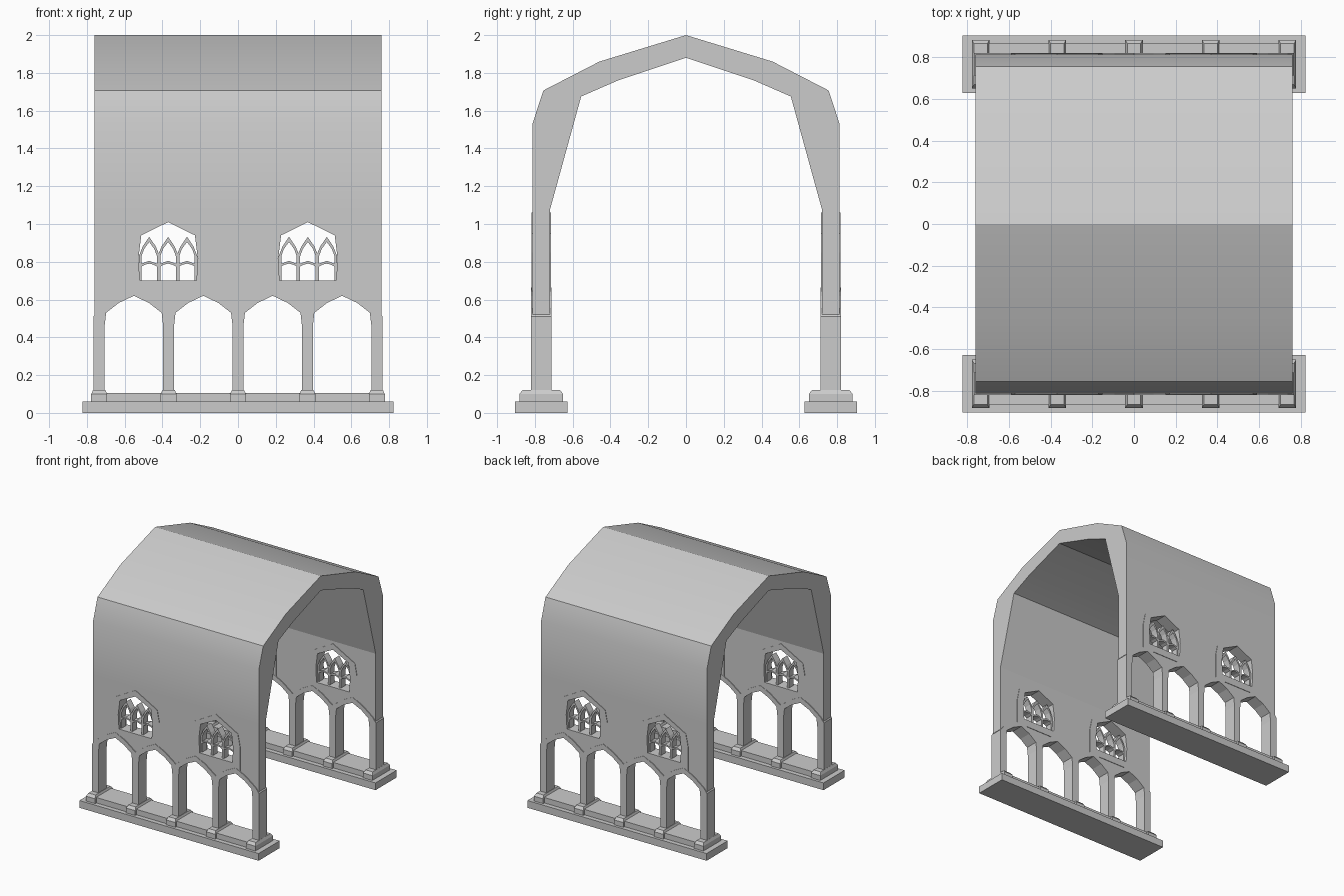
import bpy, bmesh, math
from mathutils import Matrix

if "Cube" in bpy.data.objects:
    bpy.data.objects.remove(bpy.data.objects["Cube"])

WALL_Y = 0.766
STEP = 0.3675
ARCHES = [(i - 1.5) * STEP for i in range(4)]
COLUMNS = [(i - 2) * STEP for i in range(5)]
WINDOWS = [-0.37, 0.37]


def add(name, mesh, loc=(0, 0, 0)):
    ob = bpy.data.objects.new(name, mesh)
    ob.location = loc
    bpy.context.collection.objects.link(ob)
    return ob


def both_sides(name, mesh, x=0.0):
    for label, s in (("front", -1), ("back", 1)):
        add(f"{label}_{name}", mesh, (x, s * WALL_Y, 0))


def panel(name, loops, half):
    """Upright slab from (x, z) loops; inner loops become holes."""
    cu = bpy.data.curves.new(name, 'CURVE')
    cu.dimensions = '2D'
    cu.fill_mode = 'BOTH'
    cu.extrude = half
    for pts in loops:
        sp = cu.splines.new('POLY')
        sp.points.add(len(pts) - 1)
        for p, (x, z) in zip(sp.points, pts):
            p.co = (x, z, 0, 1)
        sp.use_cyclic_u = True
    tmp = bpy.data.objects.new(name, cu)
    bpy.context.collection.objects.link(tmp)
    dg = bpy.context.evaluated_depsgraph_get()
    mesh = bpy.data.meshes.new_from_object(tmp.evaluated_get(dg))
    mesh.transform(Matrix.Rotation(math.pi / 2, 4, 'X'))
    bpy.data.objects.remove(tmp)
    return mesh


def stack(name, rings):
    """Stacked rectangular rings (half x, half y, z)."""
    bm = bmesh.new()
    vs = [[bm.verts.new((sx * hx, sy * hy, z))
           for sx, sy in ((-1, -1), (1, -1), (1, 1), (-1, 1))] for hx, hy, z in rings]
    bm.faces.new(vs[0][::-1])
    bm.faces.new(vs[-1])
    for a, b in zip(vs, vs[1:]):
        for i in range(4):
            j = (i + 1) % 4
            bm.faces.new((a[i], a[j], b[j], b[i]))
    mesh = bpy.data.meshes.new(name)
    bm.to_mesh(mesh)
    bm.free()
    return mesh


def sym(half_pts, cx=0.0):
    """Mirror a left half profile (ending at the apex, x = 0) around cx."""
    pts = list(half_pts)
    right = [(-x, z) for x, z in reversed(pts) if x != 0]
    return [(cx + x, z) for x, z in pts + right]


# plinths, rails and column bases
both_sides("plinth", stack("plinth", [(0.822, 0.138, 0), (0.822, 0.138, 0.06)]))
both_sides("rail", stack("rail", [(0.735, 0.1, 0.055), (0.735, 0.1, 0.105)]))
base = stack("column_base", [(0.042, 0.116, 0.055), (0.042, 0.116, 0.1), (0.032, 0.098, 0.122)])
for x in COLUMNS:
    both_sides("column_base", base, x)

# columns and pointed arch bands
arcade = [(-0.766, 0.06), (-0.766, 0.51), (-0.735, 0.55)]
for c in ARCHES:
    arcade += [(c - 0.09, 0.62), (c, 0.665), (c + 0.09, 0.62), (c + STEP / 2, 0.55)]
arcade += [(0.766, 0.51), (0.766, 0.06)]
opening = [(-0.155, 0.06), (-0.155, 0.46), (-0.147, 0.53), (-0.08, 0.582), (0, 0.62)]
for c in reversed(ARCHES):
    arcade += sym(opening, c)[::-1]
both_sides("arcade", panel("arcade", [arcade], 0.054))

# walls above the arcade, pierced for the windows
wall = [(0.76, 1.08), (-0.76, 1.08), (-0.76, 0.52), (-0.735, 0.52)]
for c in ARCHES:
    wall += [(c, 0.642), (c + STEP / 2, 0.52)]
wall.append((0.76, 0.52))
glaze = [(-0.15, 0.70), (-0.157, 0.82), (-0.142, 0.94), (0, 1.01)]
hole = [(x * 1.05, 0.85 + (z - 0.85) * 1.05) for x, z in glaze]
both_sides("wall", panel("wall", [wall] + [sym(hole, c) for c in WINDOWS], 0.047))

# window surrounds and three-light tracery
surround = [(-0.22, 0.64), (-0.22, 0.85), (-0.2, 0.95), (0, 1.06)]
frame = panel("window_surround", [sym(surround), sym(glaze)], 0.051)

LIGHTS = (-0.1, 0.0, 0.1)
outline = [(0.155, 0.69), (-0.155, 0.69), (-0.155, 0.83)]
for c in LIGHTS:
    outline += [(c - 0.034, 0.882), (c, 0.932), (c + 0.034, 0.882), (c + 0.05, 0.845)]
outline[-1] = (0.155, 0.83)
holes = []
for c in LIGHTS:
    holes.append(sym([(-0.041, 0.70), (-0.041, 0.775), (-0.022, 0.785), (0, 0.79)], c))
    holes.append([(c - 0.041, 0.79), (c, 0.805), (c + 0.041, 0.79), (c + 0.041, 0.83),
                  (c + 0.027, 0.868), (c, 0.905), (c - 0.027, 0.868), (c - 0.041, 0.83)])
tracery = panel("window_tracery", [outline] + holes, 0.03)
for x in WINDOWS:
    both_sides("window_surround", frame, x)
    both_sides("window_tracery", tracery, x)

# vaulted roof, a (y, z) section turned to run along x
outer = sym([(-0.813, 1.08), (-0.813, 1.53), (-0.755, 1.707), (-0.458, 1.86), (0, 2.0)])
inner = sym([(-0.719, 1.08), (-0.555, 1.675), (-0.36, 1.76), (0, 1.88)])
vault_mesh = panel("vault", [outer + inner[::-1]], 0.76)
vault_mesh.transform(Matrix.Rotation(math.pi / 2, 4, 'Z'))
vault = add("vault", vault_mesh)
bm = bmesh.new()
bm.from_mesh(vault_mesh)
bmesh.ops.remove_doubles(bm, verts=bm.verts, dist=0.0005)
bmesh.ops.recalc_face_normals(bm, faces=bm.faces)
bm.to_mesh(vault_mesh)
bm.free()
bpy.context.view_layer.objects.active = vault
vault.select_set(True)
bpy.ops.object.shade_smooth_by_angle(angle=math.radians(30))

# keep masonry faces flat
for m in bpy.data.meshes:
    if m != vault_mesh:
        m.polygons.foreach_set("use_smooth", [False] * len(m.polygons))
